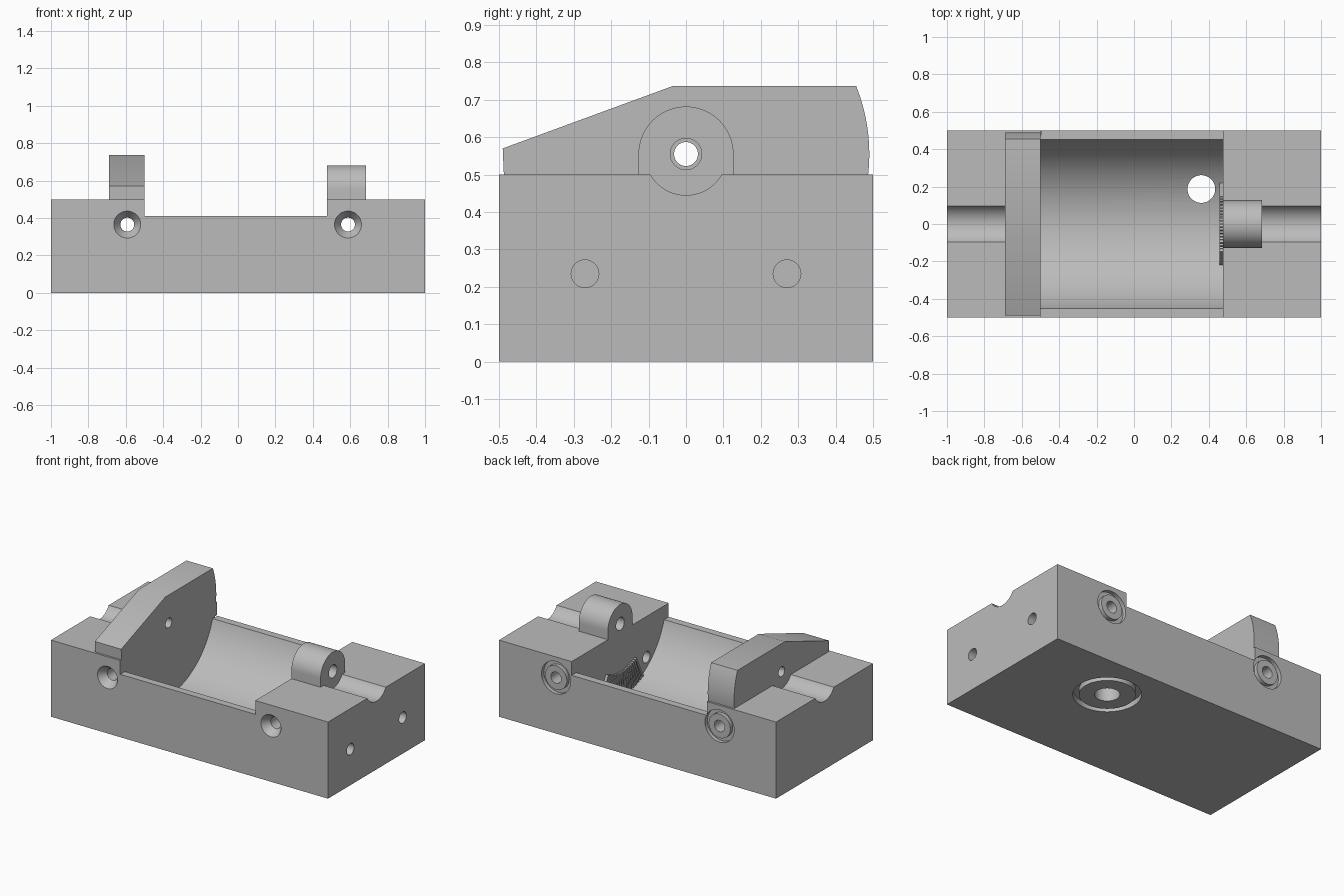
import bpy, bmesh
from math import pi, sin, cos, radians, asin, sqrt
from mathutils import Vector, Matrix

if "Cube" in bpy.data.objects:
    bpy.data.objects.remove(bpy.data.objects["Cube"])

grey = bpy.data.materials.new("machined_grey")
grey.use_nodes = True
grey.diffuse_color = (0.5, 0.5, 0.5, 1)
grey.node_tree.nodes["Principled BSDF"].inputs["Base Color"].default_value = grey.diffuse_color

AXIS_Z = 0.555          # height of the main bore axis
CAV_L, CAV_R = -0.5, 0.475


def finish(bm, name):
    bmesh.ops.remove_doubles(bm, verts=bm.verts, dist=1e-5)
    bmesh.ops.recalc_face_normals(bm, faces=bm.faces)
    mesh = bpy.data.meshes.new(name)
    bm.to_mesh(mesh)
    bm.free()
    mesh.materials.append(grey)
    ob = bpy.data.objects.new(name, mesh)
    bpy.context.collection.objects.link(ob)
    return ob


def box(name, lo, hi):
    lo, hi = Vector(lo), Vector(hi)
    bm = bmesh.new()
    bmesh.ops.create_cube(bm, size=1)
    for v in bm.verts:
        v.co = (lo + hi) / 2 + v.co * (hi - lo)
    return finish(bm, name)


def revolve(name, profile, axis, loc, steps=64):
    """Spin (radius, distance) points around an axis through loc."""
    bm = bmesh.new()
    vs = [bm.verts.new((r, 0, h)) for r, h in profile]
    edges = [bm.edges.new(p) for p in zip(vs, vs[1:])]
    if profile[0][0] > 0:
        edges.append(bm.edges.new((vs[-1], vs[0])))
    bmesh.ops.spin(bm, geom=vs + edges, cent=(0, 0, 0), axis=(0, 0, 1),
                   angle=2 * pi, steps=steps, use_merge=True)
    turn = Vector(axis).to_track_quat('Z', 'Y').to_matrix().to_4x4()
    bm.transform(Matrix.Translation(loc) @ turn)
    bmesh.ops.dissolve_degenerate(bm, dist=1e-6, edges=bm.edges)
    return finish(bm, name)


def rod(name, r, a, b, axis, loc, steps=64):
    return revolve(name, [(0, a), (r, a), (r, b), (0, b)], axis, loc, steps)


def ring(name, inner, outer, a, b, axis, loc):
    return revolve(name, [(inner, a), (outer, a), (outer, b), (inner, b)], axis, loc)


def extrude_x(name, outline, x0, x1):
    """Extrude a closed (y, z) outline between two x positions."""
    bm = bmesh.new()
    face = bm.faces.new([bm.verts.new((x0, y, z)) for y, z in outline])
    new = bmesh.ops.extrude_face_region(bm, geom=[face])["geom"]
    bmesh.ops.translate(bm, vec=(x1 - x0, 0, 0),
                        verts=[v for v in new if isinstance(v, bmesh.types.BMVert)])
    return finish(bm, name)


def cut(ob, *cutters):
    bpy.context.view_layer.objects.active = ob
    for c in cutters:
        mod = ob.modifiers.new("cut", 'BOOLEAN')
        mod.operation, mod.solver, mod.object = 'DIFFERENCE', 'EXACT', c
        bpy.ops.object.modifier_apply(modifier=mod.name)
        bpy.data.objects.remove(c)


def smooth(ob):
    bpy.ops.object.select_all(action='DESELECT')
    ob.select_set(True)
    bpy.context.view_layer.objects.active = ob
    bpy.ops.object.shade_smooth_by_angle(angle=radians(25))


X, Y, Z = (1, 0, 0), (0, 1, 0), (0, 0, 1)
bore = (0, 0, AXIS_Z)

# Base block with lowered rim, round cavity and shaft grooves
base = box("base_block", (-1, -0.5, 0), (1, 0.5, 0.5))
cut(base,
    box("rim_cut", (CAV_L, -0.6, 0.41), (CAV_R, 0.6, 0.7)),
    rod("cavity", 0.475, CAV_L, CAV_R, X, bore, 128),
    rod("groove_a", 0.11, -1.1, -0.69, X, bore),
    rod("groove_b", 0.11, 0.685, 1.1, X, bore))

# Cross holes: countersunk at the front, seal groove at the back
for x in (-0.592, 0.588):
    at = (x, 0, 0.365)
    cut(base,
        revolve("bolt_hole", [(0, -0.52), (0.086, -0.52), (0.037, -0.45),
                              (0.037, 0.6), (0, 0.6)], Y, at),
        ring("seal_groove", 0.078, 0.105, 0.475, 0.55, Y, at))

# Drain hole with seal groove underneath
drain = (0.36, 0.187, 0)
cut(base, rod("drain", 0.074, -0.1, 0.3, Z, drain),
    ring("drain_groove", 0.165, 0.2, -0.05, 0.035, Z, drain))

# Ports in the end wall
for y in (-0.27, 0.27):
    cut(base, rod("port", 0.037, 0.4, 1.1, X, (0, y, 0.235), 32))
smooth(base)

# Upright end plate: sloped front, rounded back
R, TOP = 0.49, 0.737
a0, a1 = asin((0.5 - AXIS_Z) / R), asin((TOP - AXIS_Z) / R)
arc = [(R * cos(a0 + (a1 - a0) * i / 16), AXIS_Z + R * sin(a0 + (a1 - a0) * i / 16))
       for i in range(17)]
outline = arc + [(-0.035, TOP), (-R, 0.57), (-arc[0][0], 0.5)]
plate = extrude_x("end_plate", outline, -0.69, CAV_L)
cut(plate, rod("plate_hole", 0.032, -0.8, -0.4, X, bore, 48))
smooth(plate)

# Round-topped bearing lug
r = 0.127
dome = [(r * cos(pi * i / 32), AXIS_Z + r * sin(pi * i / 32)) for i in range(33)]
lug = extrude_x("bearing_lug", [(r, 0.5)] + dome + [(-r, 0.5)], CAV_R, 0.685)
cut(lug, rod("lug_hole", 0.042, 0.4, 0.8, X, bore, 48))
smooth(lug)

# Fan of radial ribs on the cavity end wall
bm = bmesh.new()
count = 18
for i in range(count):
    a = radians(-27 + 54 * i / (count - 1))
    m = (Matrix.Translation((CAV_R - 0.008, 0, AXIS_Z)) @ Matrix.Rotation(a, 4, 'X')
         @ Matrix.Translation((0, 0, -0.39)) @ Matrix.Diagonal((0.018, 0.013, 0.16, 1)))
    bmesh.ops.create_cube(bm, size=1, matrix=m)
finish(bm, "wall_ribs")
